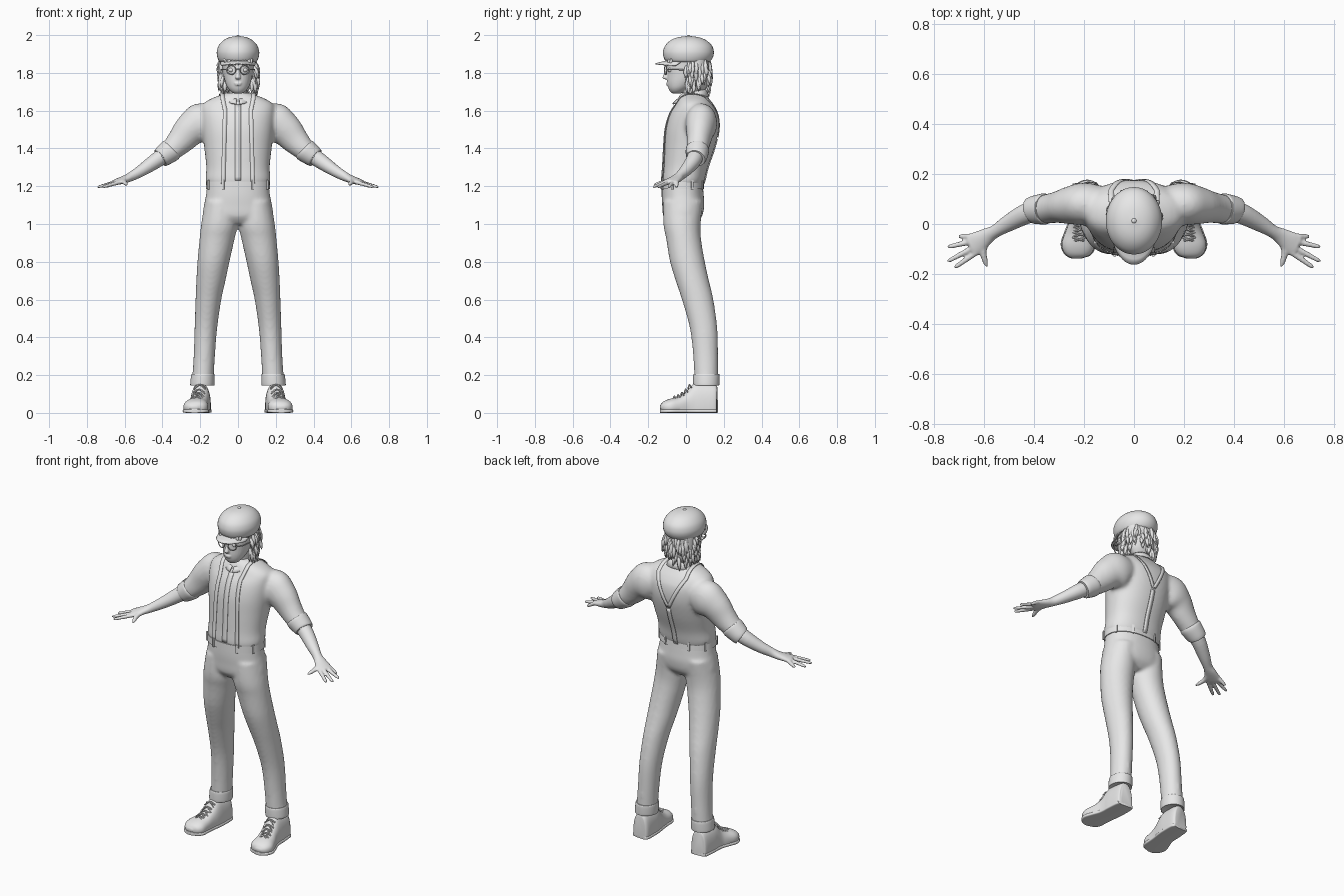
import bpy, bmesh, math, random
from mathutils import Vector, Matrix

random.seed(4)
if "Cube" in bpy.data.objects:
    bpy.data.objects.remove(bpy.data.objects["Cube"])

grey = bpy.data.materials.new("plain_grey")
grey.use_nodes = True
grey.diffuse_color = (0.8, 0.8, 0.8, 1)
grey.node_tree.nodes["Principled BSDF"].inputs["Base Color"].default_value = (0.8, 0.8, 0.8, 1)
X, Y, Z = Vector((1, 0, 0)), Vector((0, 1, 0)), Vector((0, 0, 1))


def spline(rows, k):
    """Catmull-Rom interpolation of tuples of any length."""
    out = []
    for i in range(len(rows) - 1):
        a, b, c, d = rows[max(i - 1, 0)], rows[i], rows[i + 1], rows[min(i + 2, len(rows) - 1)]
        for j in range(k):
            t = j / k
            out.append([q + t / 2 * (r - p + t * (2*p - 5*q + 4*r - s + t * (3*q - p - 3*r + s)))
                        for p, q, r, s in zip(a, b, c, d)])
    return out + [list(rows[-1])]


def sweep(bm, rows, flat=False, n=24, k=4, e=1.0):
    """Skin closed rings (x, y, z, radius a, radius b) along a path."""
    pts, rings = spline(rows, k), []
    power = lambda c: math.copysign(abs(c) ** e, c)
    for i, p in enumerate(pts):
        u, v = X, Y
        if not flat:
            t = Vector(pts[min(i + 1, len(pts) - 1)][:3]) - Vector(pts[max(i - 1, 0)][:3])
            t.normalize()
            u = t.cross(Z if abs(t.z) < 0.95 else Y).normalized()
            v = u.cross(t)
        rings.append([bm.verts.new(Vector(p[:3]) + u * p[3] * power(math.cos(a)) + v * p[4] * power(math.sin(a)))
                      for a in (math.tau * j / n for j in range(n))])
    for r, s in zip(rings, rings[1:]):
        for j in range(n):
            bm.faces.new((r[j], r[(j + 1) % n], s[(j + 1) % n], s[j]))
    bm.faces.new(rings[0])
    bm.faces.new(rings[-1])


def body(bm, rows, **kw):
    """Level rings given as (z, x low, x high, y low, y high)."""
    sweep(bm, [((a + b) / 2, (c + d) / 2, z, (b - a) / 2, (d - c) / 2) for z, a, b, c, d in rows], flat=True, **kw)


def even(rows):
    return [(z, -w, w, a, b) for z, w, a, b in rows]


def ball(bm, centre, size):
    m = Matrix.Translation(centre) @ Matrix.Diagonal((*size, 1))
    bmesh.ops.create_uvsphere(bm, u_segments=16, v_segments=10, radius=1, matrix=m)


def finish(name, bm, mirror=False, voxel=0, thick=0, angle=45):
    bmesh.ops.recalc_face_normals(bm, faces=bm.faces)
    me = bpy.data.meshes.new(name)
    bm.to_mesh(me)
    bm.free()
    me.materials.append(grey)
    ob = bpy.data.objects.new(name, me)
    bpy.context.collection.objects.link(ob)
    bpy.ops.object.select_all(action='DESELECT')
    ob.select_set(True)
    bpy.context.view_layer.objects.active = ob
    bpy.ops.object.shade_smooth_by_angle(angle=math.radians(angle))
    if thick:
        ob.modifiers.new("thickness", 'SOLIDIFY').thickness = thick
        ob.modifiers[-1].offset = 0
    if mirror:
        ob.modifiers.new("mirror", 'MIRROR').use_mirror_merge = False
    if voxel:
        m = ob.modifiers.new("blend", 'REMESH')
        m.mode, m.voxel_size, m.use_smooth_shade = 'VOXEL', voxel, True
        m = ob.modifiers.new("relax", 'SMOOTH')
        m.factor, m.iterations = 0.5, 6
    return ob


def strip(name, lines, **kw):
    """Open sheet through rows of points."""
    bm = bmesh.new()
    grid = [[bm.verts.new(p) for p in line] for line in lines]
    for r, s in zip(grid, grid[1:]):
        for j in range(len(r) - 1):
            bm.faces.new((r[j], r[j + 1], s[j + 1], s[j]))
    return finish(name, bm, **kw)


# Shirt with sleeves
bm = bmesh.new()
body(bm, even([(1.2, .16, -.125, .09), (1.235, .172, -.13, .1), (1.3, .168, -.125, .115), (1.4, .178, -.12, .15),
               (1.5, .19, -.112, .174), (1.58, .195, -.09, .172), (1.63, .19, -.06, .148),
               (1.66, .15, -.045, .125), (1.68, .1, -.035, .11), (1.695, .065, -.02, .09)]), n=40, e=.9)
arm = [(.1, .07, 1.56, .07, .07), (.19, .08, 1.535, .085, .108), (.25, .075, 1.5, .077, .09),
       (.3, .068, 1.445, .064, .075), (.35, .06, 1.395, .058, .06), (.4, .056, 1.356, .05, .05)]
for s in (1, -1):
    sweep(bm, [(s * r[0], *r[1:]) for r in arm])
shirt = finish("shirt", bm, voxel=.011)

bm = bmesh.new()
sweep(bm, [(.35, .061, 1.397, .058, .06), (.36, .06, 1.388, .062, .063),
           (.4, .056, 1.357, .056, .055), (.412, .053, 1.348, .05, .05)])
finish("rolled_sleeve", bm, mirror=True)

# Forearm and hand
bm = bmesh.new()
sweep(bm, [(.34, .06, 1.4, .04, .04), (.42, .045, 1.345, .042, .042), (.5, .004, 1.29, .034, .033),
           (.555, -.03, 1.257, .026, .026), (.59, -.05, 1.24, .034, .021), (.63, -.076, 1.226, .045, .017),
           (.655, -.088, 1.219, .043, .014)])
for off, tip in zip((.035, .012, -.012, -.035), ((.7, -.05), (.745, -.092), (.745, -.15), (.718, -.175))):
    a = Vector((.64 + .45 * off, -.08 + .87 * off, 1.222))
    b = Vector((*tip, 1.195))
    sweep(bm, [(*a, .012, .012), (*a.lerp(b, .5), .011, .01), (*a.lerp(b, .9), .009, .008), (*b, .004, .004)], n=12)
sweep(bm, [(.583, -.055, 1.237, .016, .014), (.602, -.105, 1.225, .014, .013),
           (.594, -.15, 1.213, .011, .01), (.587, -.172, 1.208, .004, .004)], n=12)
finish("arm_and_hand", bm, mirror=True, voxel=.005)

# Trousers
bm = bmesh.new()
body(bm, even([(1.215, .163, -.128, .088), (1.15, .17, -.129, .094), (1.1, .18, -.126, .097),
               (1.04, .185, -.12, .085), (1.0, .14, -.09, .05)]), n=40, e=.9)
leg = [(1.12, .01, .175, -.12, .09), (1.0, .002, .195, -.12, .078), (.92, .018, .204, -.105, .08),
       (.8, .045, .215, -.085, .1), (.7, .066, .221, -.055, .122), (.6, .088, .225, -.022, .145),
       (.45, .11, .23, .02, .166), (.3, .122, .235, .038, .17), (.155, .13, .245, .045, .17)]
body(bm, leg)
body(bm, [(z, -b, -a, c, d) for z, a, b, c, d in leg])
trousers = finish("trousers", bm, voxel=.01)

bm = bmesh.new()
body(bm, [(.146, .13, .248, .043, .172), (.148, .125, .253, .038, .176),
          (.2, .124, .248, .038, .177), (.206, .128, .243, .043, .172)], n=32)
finish("trouser_cuff", bm, mirror=True)
bm = bmesh.new()
body(bm, even([(1.186, .17, -.134, .096), (1.226, .168, -.133, .093)]), n=40, e=.9, k=1)
finish("waistband", bm)

# Belt loops
bm = bmesh.new()
for a in (25, 65, 115, 155, 205, 245, 295, 335):
    a = math.radians(a)
    ball_pos = Vector((.171 * math.copysign(abs(math.cos(a)) ** .9, math.cos(a)),
                       -.02 + .116 * math.copysign(abs(math.sin(a)) ** .9, math.sin(a)), 1.208))
    m = Matrix.Translation(ball_pos) @ Matrix.Rotation(a, 4, 'Z') @ Matrix.Diagonal((.008, .012, .052, 1))
    bmesh.ops.create_cube(bm, size=1, matrix=m)
finish("belt_loops", bm)

# Braces and button placket, laid on the shirt
bpy.context.view_layer.update()
shirt_eval = shirt.evaluated_get(bpy.context.evaluated_depsgraph_get())


def strap(name, rays, width, lift, mirror):
    lines = []
    for origin, way in rays:
        hit, loc, nor, _ = shirt_eval.ray_cast(Vector(origin), way)
        if hit:
            lines.append([loc + nor * lift - X * width / 2, loc + nor * lift + X * width / 2])
    strip(name, lines, thick=.005, mirror=mirror)


front = [(.078 - .01 * i / 20, -1, 1.21 + .39 * i / 20) for i in range(21)]
top = [(.08 + .001 * i, -.035 + .014 * i, 3) for i in range(11)]
back = [(.09 * (1 - i / 10) + .002, 1, 1.64 - .018 * i) for i in range(11)]
spine = [(.002, 1, 1.45 - .024 * i) for i in range(11)]
strap("brace", [(p, Y) for p in front] + [(p, -Z) for p in top] + [(p, -Y) for p in back], .022, .003, True)
strap("back_brace", [(p, -Y) for p in spine], .026, .003, False)
strap("button_placket", [((0, -1, 1.23 + .02 * i), Y) for i in range(21)], .03, .0, False)

# Collar, open at the throat
lines = []
for i in range(33):
    t = math.radians(-174 + 348 * i / 32)
    f = ((1 - math.cos(t)) / 2) ** 2
    sn, cs = math.sin(t), math.cos(t)
    lines.append([(.058 * sn, .04 + (.06 + .025 * f) * cs, 1.71 - .05 * f),
                  (.066 * sn, .04 + (.068 + .028 * f) * cs, 1.7 - .05 * f),
                  (.086 * sn, .04 + (.08 + .03 * f) * cs, 1.675 - .04 * f)])
strip("collar", lines, thick=.007)

# Neck, head, nose, lips and ears
bm = bmesh.new()
sweep(bm, [(0, .045, 1.64, .052, .055), (0, .035, 1.7, .049, .052), (0, .025, 1.77, .05, .055)], flat=True)
body(bm, even([(1.69, .018, -.07, -.03), (1.7, .036, -.083, -.01), (1.72, .054, -.094, .02),
               (1.75, .067, -.1, .06), (1.79, .077, -.1, .1), (1.84, .083, -.1, .115),
               (1.88, .085, -.095, .12), (1.91, .06, -.06, .08)]), n=32)
sweep(bm, [(0, -.094, 1.825, .008, .008), (0, -.103, 1.8, .009, .011), (0, -.111, 1.776, .014, .014),
           (0, -.106, 1.766, .01, .009)], flat=True, n=16)
ball(bm, (0, -.099, 1.745), (.02, .007, .004))
ball(bm, (0, -.097, 1.737), (.017, .008, .004))
for s in (1, -1):
    ball(bm, (s * .083, .02, 1.795), (.012, .018, .03))
finish("head", bm, voxel=.004)

# Glasses and eyes
bm = bmesh.new()
ball(bm, (.036, -.083, 1.815), (.014, .013, .012))
finish("eye", bm, mirror=True)
bm = bmesh.new()
ring = [(.036 + .024 * math.cos(a), -.108 + .006 * math.cos(a), 1.815 + .024 * math.sin(a), .003, .003)
        for a in (math.tau * i / 24 for i in range(25))]
sweep(bm, ring, n=8, k=1)
sweep(bm, [(0, -.112, 1.82, .003, .003), (.014, -.111, 1.818, .003, .003)], n=8)
sweep(bm, [(.06, -.1, 1.818, .003, .003), (.083, -.07, 1.818, .003, .003), (.09, .02, 1.815, .003, .003)], n=8)
finish("glasses", bm, mirror=True)

# Hair with loose locks
bm = bmesh.new()
body(bm, even([(1.695, .045, .03, .09), (1.74, .08, .012, .116), (1.8, .093, -.008, .124), (1.88, .094, -.02, .124)]))


def lock(x, y, z, out, drop, r):
    sweep(bm, [(x, y, z, r * .7, r * .7), (x + out.x, y + out.y, z - drop / 2, r, r),
               (x + out.x * 1.3, y + out.y * 1.3, z - drop, .001, .001)], n=6, k=3)


for i in range(110):
    a = math.radians(random.uniform(-118, 118))
    z = random.uniform(1.75, 1.87)
    shrink = .8 + .2 * min(1, (z - 1.74) / .06)
    out = Vector((math.sin(a), math.cos(a), 0)) * random.uniform(.004, .012) + X * random.uniform(-.01, .01)
    lock(.092 * shrink * math.sin(a), .04 + .084 * shrink * math.cos(a), z, out, random.uniform(.05, .085), .011)
for i in range(10):
    x = -.072 + .016 * i
    lock(x, -.1 * math.sqrt(1 - (x / .11) ** 2), 1.875, Vector((random.uniform(-.01, .01), -.004, 0)), .035, .009)
finish("hair", bm, angle=60)

# Flat cap, brim and top button
bm = bmesh.new()
body(bm, even([(1.858, .096, -.1, .122), (1.868, .104, -.112, .134), (1.89, .111, -.12, .145),
               (1.915, .112, -.121, .147), (1.945, .102, -.11, .137), (1.972, .078, -.082, .108),
               (1.988, .047, -.045, .07), (1.995, .01, .003, .023)]), n=40)
ball(bm, (0, .013, 1.994), (.01, .01, .006))
finish("flat_cap", bm)
lines = []
for i in range(25):
    t = math.radians(-68 + 136 * i / 24)
    sn, cs = math.sin(t), math.cos(t)
    lines.append([(.1 * sn * (1 - .02 * j), .01 - (.1 + .024 * j) * cs, 1.866 - .006 * j - .012 * sn * sn)
                  for j in range(4)])
strip("cap_brim", lines, thick=.006)

# Shoes: upper, sole and laces
last = [(.166, .195, .036, .135), (.152, .195, .05, .15), (.08, .198, .054, .157), (.04, .2, .053, .153),
        (0, .206, .053, .112), (-.04, .215, .059, .086), (-.09, .225, .065, .073), (-.122, .23, .048, .058),
        (-.138, .231, .016, .038)]
bm = bmesh.new()
sweep(bm, [(x, y, .03, w, h - .03) for y, x, w, h in last], n=28, e=.85)
for v in bm.verts:
    v.co.z = max(v.co.z, .012)
finish("shoe_upper", bm, mirror=True)
bm = bmesh.new()
sweep(bm, [(x, y, .01, w + .004, .01) for y, x, w, h in last], n=28, e=.4)
finish("shoe_sole", bm, mirror=True)
bm = bmesh.new()
for i, z in enumerate((.146, .122, .105, .093, .085)):
    y, x = .028 - .02 * i, .202 + .004 * i
    for s in (1, -1):
        sweep(bm, [(x - .03 * s, y, z - .012, .004, .004), (x, y - .01, z + .003, .004, .004),
                   (x + .03 * s, y - .018, z - .02, .004, .004)], n=6)
finish("shoe_laces", bm, mirror=True)
